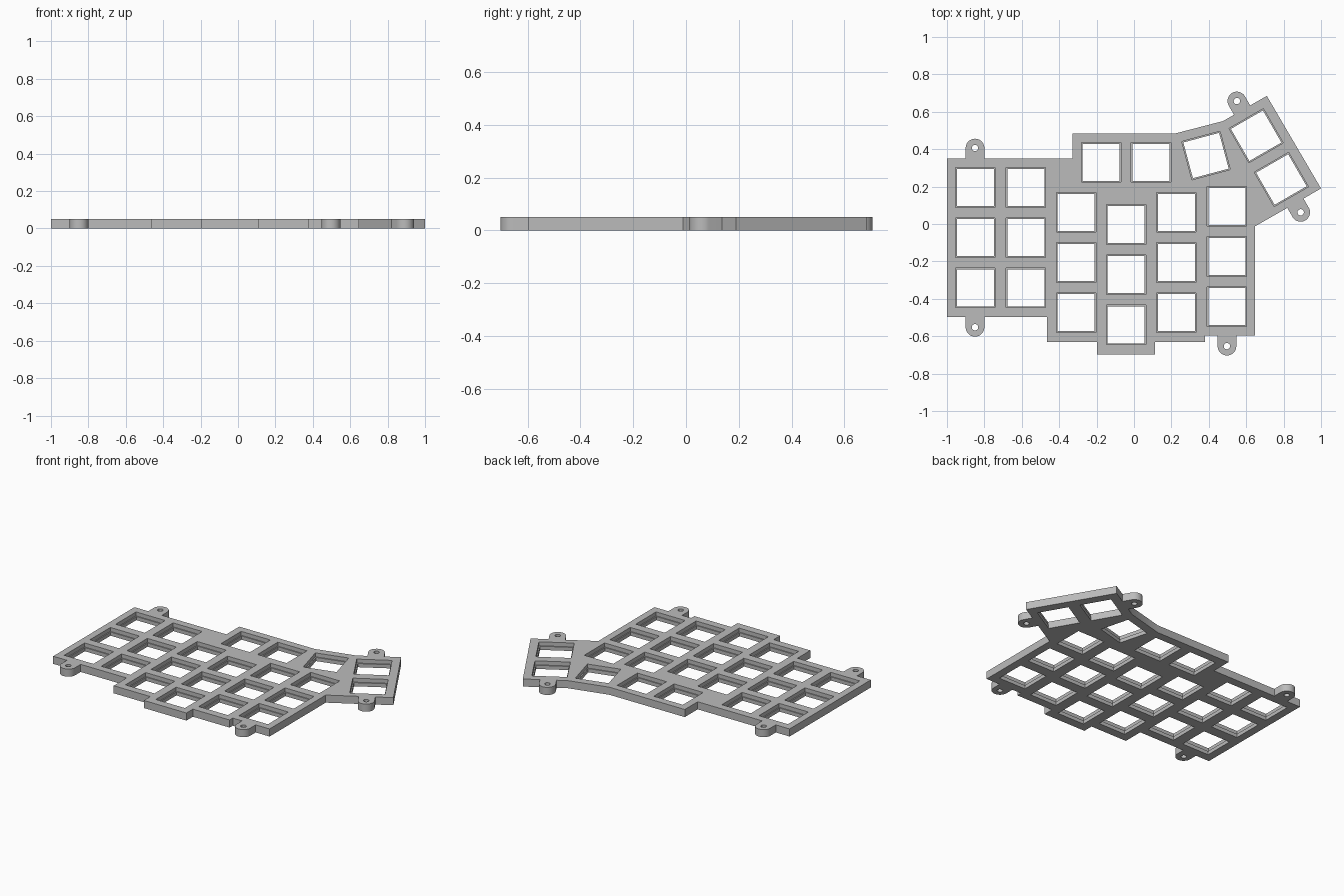
import bpy, bmesh, math

if "Cube" in bpy.data.objects:
    bpy.data.objects.remove(bpy.data.objects["Cube"])

THICK = 0.05      # plate thickness
LEDGE = 0.024     # height of the ledge inside each key opening
PITCH = 0.268     # key spacing
TAB_R, TAB_D = 0.05, 0.056

grey = bpy.data.materials.new("plate grey")
grey.diffuse_color = (0.50, 0.50, 0.50, 1)
grey.use_nodes = True
grey.node_tree.nodes["Principled BSDF"].inputs["Base Color"].default_value = grey.diffuse_color


def tab(x, y, direction, steps=24):
    """Rounded screw tab standing on an edge: its outline and hole centre."""
    a = math.radians(direction)
    dx, dy = math.cos(a), math.sin(a)
    cx, cy = x + TAB_D * dx, y + TAB_D * dy
    pts = [(x - TAB_R * dy, y + TAB_R * dx)]
    for i in range(steps + 1):
        t = a + math.pi / 2 - math.pi * i / steps
        pts.append((cx + TAB_R * math.cos(t), cy + TAB_R * math.sin(t)))
    pts.append((x + TAB_R * dy, y - TAB_R * dx))
    return pts, (cx, cy)


def loft(bm, rings):
    """Closed solid through stacked rings of 3D points."""
    loops = [[bm.verts.new(p) for p in ring] for ring in rings]
    n = len(loops[0])
    for lo, hi in zip(loops, loops[1:]):
        for i in range(n):
            j = (i + 1) % n
            bm.faces.new((lo[i], lo[j], hi[j], hi[i]))
    bm.faces.new(loops[0][::-1])
    bm.faces.new(loops[-1])


def polygon(cx, cy, z, radius, sides, turn):
    return [(cx + radius * math.cos(turn + 2 * math.pi * i / sides),
             cy + radius * math.sin(turn + 2 * math.pi * i / sides), z)
            for i in range(sides)]


def make_object(name, bm):
    bmesh.ops.recalc_face_normals(bm, faces=bm.faces)
    mesh = bpy.data.meshes.new(name)
    bm.to_mesh(mesh)
    bm.free()
    mesh.materials.append(grey)
    obj = bpy.data.objects.new(name, mesh)
    bpy.context.collection.objects.link(obj)
    return obj


# Plate outline, clockwise; three-value entries are screw tabs on that edge
outline = [
    (-1, 0.35), (-0.85, 0.35, 90), (-0.33, 0.35), (-0.33, 0.484),
    (0.22, 0.484), (0.475, 0.55), (0.578, 0.609, 120), (0.71, 0.685),
    (1.0, 0.19), (0.863, 0.111, -60), (0.648, -0.012), (0.648, -0.597),
    (0.497, -0.597, -90), (0.38, -0.597), (0.38, -0.63), (0.112, -0.63),
    (0.112, -0.697), (-0.198, -0.697), (-0.198, -0.63), (-0.465, -0.63),
    (-0.465, -0.496), (-0.85, -0.496, -90), (-1, -0.496),
]
points, screws = [], []
for entry in outline:
    if len(entry) == 3:
        arc, centre = tab(*entry)
        points += arc
        screws.append(centre)
    else:
        points.append(entry)
points.reverse()

bm = bmesh.new()
loft(bm, [[(x, y, z) for x, y in points] for z in (0, THICK)])
plate = make_object("switch_plate", bm)

# Key openings: six staggered columns of three, a top pair and a turned thumb group
keys = []
columns = [(-0.848, 0.195), (-0.578, 0.195), (-0.309, 0.062),
           (-0.042, -0.003), (0.226, 0.062), (0.496, 0.094)]
for x, top in columns:
    keys += [(x, top - PITCH * row, 0) for row in range(3)]
keys += [(-0.176, 0.33, 0), (0.091, 0.33, 0),
         (0.385, 0.366, 15), (0.653, 0.472, 30), (0.788, 0.238, 30)]

bm = bmesh.new()
for x, y, angle in keys:
    turn = math.radians(angle + 45)
    small, large = 0.099 * math.sqrt(2), 0.106 * math.sqrt(2)
    loft(bm, [polygon(x, y, z, r, 4, turn) for z, r in
              ((-0.02, small), (LEDGE, small), (LEDGE, large), (THICK + 0.02, large))])
# Screw holes
for x, y in screws:
    loft(bm, [polygon(x, y, z, 0.017, 24, 0) for z in (-0.02, THICK + 0.02)])
cutter = make_object("opening_cutter", bm)
cutter.hide_render = True

# Cut the openings, then drop the cutter
cut = plate.modifiers.new("openings", "BOOLEAN")
cut.operation = "DIFFERENCE"
cut.solver = "EXACT"
cut.object = cutter
bpy.context.view_layer.objects.active = plate
plate.select_set(True)
bpy.ops.object.modifier_apply(modifier=cut.name)
bpy.data.objects.remove(cutter)
bpy.ops.object.shade_smooth_by_angle(angle=math.radians(30))
